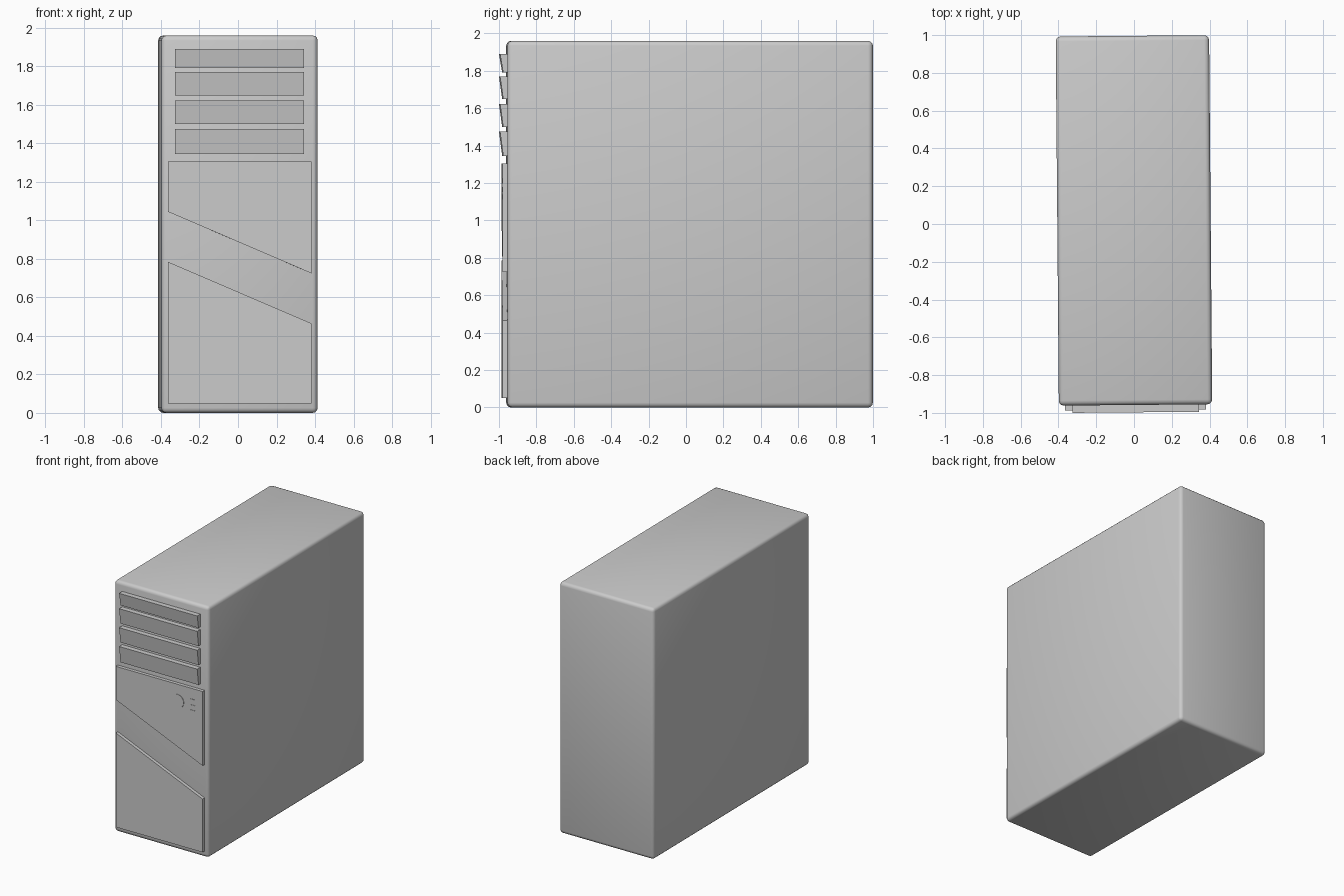
import bpy, bmesh, math
from mathutils import Matrix

if "Cube" in bpy.data.objects:
    bpy.data.objects.remove(bpy.data.objects["Cube"])

TURN = Matrix.Rotation(0.0085, 4, 'Z')  # whole case stands very slightly turned
FRONT = -0.958                          # front face of the case
SINK = 0.01                             # how far trim is set into the case


def finish(name, bm):
    bmesh.ops.recalc_face_normals(bm, faces=bm.faces[:])
    bm.transform(TURN)
    mesh = bpy.data.meshes.new(name)
    bm.to_mesh(mesh)
    bm.free()
    obj = bpy.data.objects.new(name, mesh)
    bpy.context.collection.objects.link(obj)
    return obj


def plate(name, outline, y_front, y_back=FRONT + SINK):
    """Prism from an (x, z) outline; y_front may be a function of z."""
    depth = y_front if callable(y_front) else (lambda z: y_front)
    bm = bmesh.new()
    f = [bm.verts.new((x, depth(z), z)) for x, z in outline]
    b = [bm.verts.new((x, y_back, z)) for x, z in outline]
    bm.faces.new(f)
    bm.faces.new(b[::-1])
    n = len(outline)
    for i in range(n):
        j = (i + 1) % n
        bm.faces.new((f[i], b[i], b[j], f[j]))
    return finish(name, bm)


def rect(cx, cz, w, h):
    return [(cx - w / 2, cz - h / 2), (cx + w / 2, cz - h / 2),
            (cx + w / 2, cz + h / 2), (cx - w / 2, cz + h / 2)]


# case: rounded box
bm = bmesh.new()
bmesh.ops.create_cube(bm, size=1)
bm.transform(Matrix.Translation((0, 0.019, 0.98)) @ Matrix.Diagonal((0.812, 1.954, 1.96, 1)))
bmesh.ops.bevel(bm, geom=bm.edges[:], offset=0.026, segments=3, profile=0.5, affect='EDGES')
case = finish("case", bm)
for p in case.data.polygons:
    p.use_smooth = True

# drive bay covers, each leaning outward toward its top
for i, (lo, hi) in enumerate([(1.79, 1.89), (1.648, 1.77), (1.5, 1.622), (1.345, 1.475)]):
    plate(f"drive_bay_cover_{i + 1}", rect(0, (lo + hi) / 2, 0.67, hi - lo),
          lambda z, lo=lo, hi=hi: -0.98 - 0.017 * (z - lo) / (hi - lo))

# slanted front panels
W = 0.3725
plate("upper_front_panel", [(-W, 1.045), (W, 0.725), (W, 1.305), (-W, 1.305)], -0.984)
plate("lower_front_panel", [(-W, 0.05), (W, 0.05), (W, 0.465), (-W, 0.785)], -0.984)

# power button trim: thin crescent
arc = [math.radians(-50 + 15 * k) for k in range(11)]
plate("button_trim",
      [(0.16 + 0.052 * math.cos(a), 1.175 + 0.052 * math.sin(a)) for a in arc] +
      [(0.16 + 0.046 * math.cos(a), 1.175 + 0.046 * math.sin(a)) for a in reversed(arc)],
      -0.987, -0.98)

# small button and sockets
for name, z in (("small_button", 1.21), ("upper_socket", 1.165), ("lower_socket", 1.125)):
    plate(name, rect(0.287, z, 0.045, 0.025), -0.987, -0.98)
